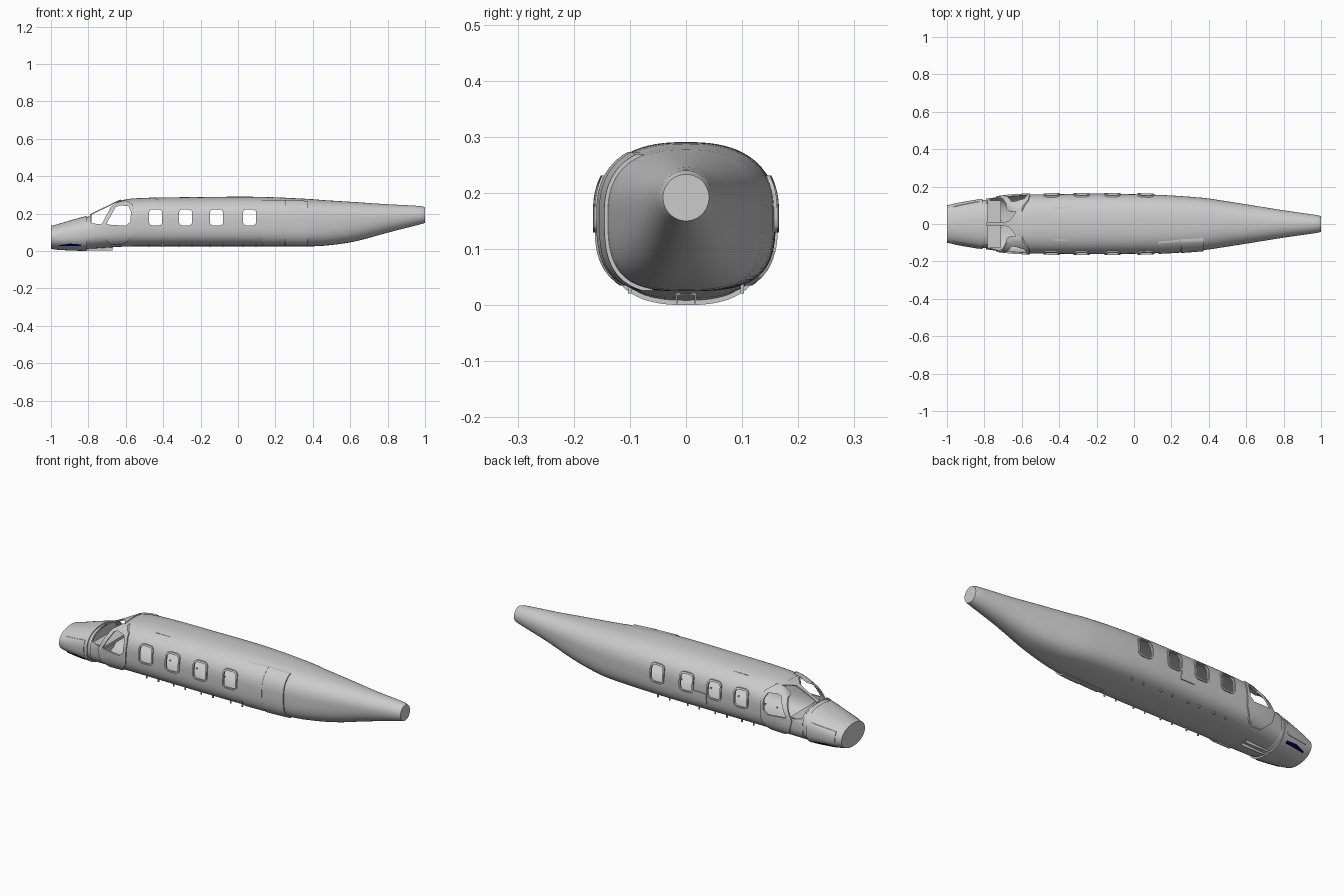
import bpy, bmesh, math

if "Cube" in bpy.data.objects:
    bpy.data.objects.remove(bpy.data.objects["Cube"])

# ---------- materials ----------
def material(name, rgb):
    m = bpy.data.materials.new(name)
    m.diffuse_color = (*rgb, 1)
    m.use_nodes = True
    m.node_tree.nodes["Principled BSDF"].inputs["Base Color"].default_value = m.diffuse_color
    return m

GREY = material("light_grey", (0.6, 0.6, 0.6))
NAVY = material("navy_blue", (0.0, 0.0, 0.12))

# ---------- hull stations: x, bottom, top, half width, widest z, upper / lower roundness ----------
CABIN = [(-.79, .012, .192, .135, .10, 2.5, 2.6), (-.70, .018, .236, .148, .13, 2.5, 2.9),
         (-.62, .023, .272, .155, .15, 2.5, 3.1), (-.50, .025, .284, .158, .16, 2.5, 3.2),
         (-.25, .025, .288, .160, .16, 2.5, 3.2), (.10, .025, .290, .157, .16, 2.5, 3.2),
         (.37, .025, .279, .140, .16, 2.5, 3.1), (.46, .028, .272, .127, .163, 2.4, 3.0),
         (.62, .050, .262, .102, .17, 2.3, 2.6), (.80, .098, .250, .073, .182, 2.1, 2.2),
         (.98, .144, .240, .047, .192, 2, 2), (1.0, .150, .233, .041, .192, 2, 2)]
NOSE = [(-1.0, .012, .135, .100, .073, 2.1, 2.1), (-.97, .007, .142, .106, .075, 2.2, 2.2),
        (-.90, .003, .163, .119, .085, 2.3, 2.4), (-.81, .0, .188, .134, .097, 2.4, 2.5)]

def station(st, x):
    """Smooth interpolation between stations."""
    x = min(max(x, st[0][0]), st[-1][0])
    i = next(k for k in range(len(st) - 1) if x <= st[k + 1][0])
    def slope(k, j):
        a, b = st[max(k - 1, 0)], st[min(k + 1, len(st) - 1)]
        return (b[j] - a[j]) / (b[0] - a[0])
    p, q = st[i], st[i + 1]
    d = q[0] - p[0]
    t = (x - p[0]) / d
    return [(2*t**3 - 3*t*t + 1) * p[j] + (t**3 - 2*t*t + t) * d * slope(i, j)
            + (3*t*t - 2*t**3) * q[j] + (t**3 - t*t) * d * slope(i + 1, j) for j in range(1, 7)]

def point(st, x, a, off=0.0):
    """Point on the hull at station x and angle a around it."""
    zb, zt, hw, zm, nt, nb = station(st, x)
    c, s = math.cos(a), math.sin(a)
    n, h = (nt, zt - zm) if s >= 0 else (nb, zm - zb)
    return (x, math.copysign(abs(c) ** (2 / n), c) * (hw + off),
            zm + math.copysign(abs(s) ** (2 / n), s) * (h + off))

# ---------- helpers ----------
def finish(name, bm, mat=GREY):
    bmesh.ops.recalc_face_normals(bm, faces=bm.faces)
    me = bpy.data.meshes.new(name)
    bm.to_mesh(me)
    bm.free()
    ob = bpy.data.objects.new(name, me)
    bpy.context.collection.objects.link(ob)
    me.materials.append(mat)
    return ob

def apply(ob, kind, **props):
    m = ob.modifiers.new(kind, kind)
    for k, v in props.items():
        setattr(m, k, v)
    bpy.context.view_layer.objects.active = ob
    bpy.ops.object.modifier_apply(modifier=m.name)

def smooth(ob):
    bpy.ops.object.select_all(action='DESELECT')
    ob.select_set(True)
    bpy.context.view_layer.objects.active = ob
    bpy.ops.object.shade_smooth_by_angle(angle=math.radians(30))

def span(a, b, n):
    return [a + (b - a) * i / n for i in range(n + 1)]

def loft(name, st, xs, cap_front, cap_back, seg=72):
    bm = bmesh.new()
    rings = [[bm.verts.new(point(st, x, 2 * math.pi * i / seg)) for i in range(seg)] for x in xs]
    for r, q in zip(rings, rings[1:]):
        for i in range(seg):
            j = (i + 1) % seg
            bm.faces.new((r[i], r[j], q[j], q[i]))
    if cap_front:
        bm.faces.new(rings[0])
    if cap_back:
        bm.faces.new(rings[-1])
    return finish(name, bm)

def prism(poly, y0=-.4, y1=.4):
    """Cutter: outline in x,z pushed along y."""
    bm = bmesh.new()
    a = [bm.verts.new((x, y0, z)) for x, z in poly]
    b = [bm.verts.new((x, y1, z)) for x, z in poly]
    bm.faces.new(a)
    bm.faces.new(b)
    for i in range(len(poly)):
        j = (i + 1) % len(poly)
        bm.faces.new((a[i], a[j], b[j], b[i]))
    ob = finish("cutter", bm)
    ob.hide_render = True
    return ob

def cut(ob, poly, op='DIFFERENCE'):
    c = prism(poly)
    apply(ob, 'BOOLEAN', object=c, operation=op, solver='EXACT')
    bpy.data.objects.remove(c)

def round_rect(cx, cz, w, h, r):
    pts = []
    for k, (sx, sz) in enumerate([(1, 1), (-1, 1), (-1, -1), (1, -1)]):
        for i in range(5):
            a = math.pi / 2 * (k + i / 4)
            pts.append((cx + sx * (w / 2 - r) + r * math.cos(a), cz + sz * (h / 2 - r) + r * math.sin(a)))
    return pts

def panel(name, st, side, poly, off, holes=(), thick=None, mat=GREY, a0=-75, a1=70):
    """Raised hull plate of the given side outline."""
    xs = [p[0] for p in poly]
    bm = bmesh.new()
    grid = []
    for x in span(min(xs) - .01, max(xs) + .01, 10):
        row = [point(st, x, math.radians(a), off) for a in span(a0, a1, 28)]
        grid.append([bm.verts.new((p[0], p[1] * side, p[2])) for p in row])
    for r, q in zip(grid, grid[1:]):
        for i in range(28):
            bm.faces.new((r[i], r[i + 1], q[i + 1], q[i]))
    if side > 0:
        bmesh.ops.reverse_faces(bm, faces=bm.faces)
    ob = finish(name, bm, mat)
    # make the plate face outward before thickening inward
    if sum(p.normal.y for p in ob.data.polygons) * side < 0:
        ob.data.flip_normals()
    apply(ob, 'SOLIDIFY', thickness=thick or off + .001, offset=-1)
    cut(ob, poly, 'INTERSECT')
    for h in holes:
        cut(ob, h)
    smooth(ob)
    return ob

def box(name, x0, x1, y0, y1, z0, z1):
    bm = bmesh.new()
    bmesh.ops.create_cube(bm, size=1)
    for v in bm.verts:
        v.co = ((x0, x1)[v.co.x > 0], (y0, y1)[v.co.y > 0], (z0, z1)[v.co.z > 0])
    return finish(name, bm)

# ---------- outlines ----------
WINDOW_X = [-.44, -.28, -.115, .062]
windows = [round_rect(x, .18, .07, .086, .018) for x in WINDOW_X]
side_window = [(-.705, .142), (-.655, .235), (-.63, .244), (-.585, .24), (-.572, .21), (-.576, .155), (-.60, .135)]
windscreen = [(-.783, .148), (-.735, .143), (-.72, .152), (-.672, .238), (-.635, .255), (-.63, .33), (-.783, .33)]
cockpit_frame = [(-.735, .13), (-.68, .236), (-.64, .262), (-.60, .272), (-.565, .25), (-.555, .21),
                 (-.56, .10), (-.59, .05), (-.62, .035), (-.68, .035), (-.72, .07)]

# ---------- cabin and tail shell ----------
hull = loft("cabin_and_tail", CABIN, span(-.79, -.5, 14) + span(-.45, .95, 28) + [.98, .99, 1.0], False, True)
apply(hull, 'SOLIDIFY', thickness=.004, offset=-1)
for outline in windows + [side_window, windscreen]:
    cut(hull, outline)
smooth(hull)

# ---------- nose ----------
nose = loft("nose", NOSE, [-1.0, -.985, -.97] + span(-.95, -.81, 7), True, True)
smooth(nose)
collar = loft("nose_joint", [(-.82, .006, .18, .127, .097, 2.4, 2.5), (-.78, .016, .188, .130, .10, 2.5, 2.6)],
              [-.82, -.785], False, False)
smooth(collar)

# ---------- side details ----------
for side, tag in ((-1, "left"), (1, "right")):
    for i, x in enumerate(WINDOW_X):
        panel(f"window_frame_{tag}_{i + 1}", CABIN, side, round_rect(x, .18, .086, .102, .024), .006,
              [windows[i]], a0=-30, a1=45)
    panel(f"cockpit_frame_{tag}", CABIN, side, cockpit_frame, .006, [side_window])
    panel(f"nose_hatch_{tag}", NOSE, side, [(-.965, .06), (-.965, .115), (-.83, .14), (-.83, .06)], .002)
    panel(f"nose_stripe_{tag}", NOSE, side, [(-.96, .027), (-.96, .03), (-.90, .04), (-.84, .035), (-.84, .027)],
          .003, mat=NAVY)
    for i, x in enumerate(WINDOW_X):
        for dx in (-.035, .035):
            y = side * .1
            box(f"belly_pin_{tag}", x + dx - .003, x + dx + .003, y - .003, y + .003, .021, .045)

# cabin door in two leaves, and the escape hatch opposite
panel("door_front", CABIN, -1, [(.13, .026), (.13, .273), (.249, .273), (.249, .026)], .004)
panel("door_rear", CABIN, -1, [(.251, .026), (.251, .273), (.372, .268), (.372, .026)], .006)
panel("escape_hatch", CABIN, 1, [(-.235, .095), (-.235, .15), (-.155, .15), (-.155, .095)], .004)

# ---------- windscreen post spreading into the brow ----------
bm = bmesh.new()
rows = []
for x, w in [(-.79, .010), (-.75, .008), (-.70, .009), (-.67, .014), (-.655, .03), (-.625, .07)]:
    top = station(CABIN, x)[1]
    rows.append([bm.verts.new((x, y, top + .002 - 1.2 * y * y)) for y in (-w, 0, w)])
for r, q in zip(rows, rows[1:]):
    for i in range(2):
        bm.faces.new((r[i], r[i + 1], q[i + 1], q[i]))
post = finish("windscreen_post", bm)
apply(post, 'SOLIDIFY', thickness=.006, offset=0)
smooth(post)

# ---------- dashboard, nose gear bay, roof strips ----------
box("dashboard", -.785, -.71, -.125, .125, .125, .14)
for y in (-.018, .015):
    box("nose_gear_door", -.81, -.67, y, y + .003, .003, .03)
box("nose_gear_bay_roof", -.81, -.67, -.018, .018, .018, .022)
for y in (-.085, .085):
    box("roof_strip", -.43, -.345, y - .002, y + .002, .265, .276)
